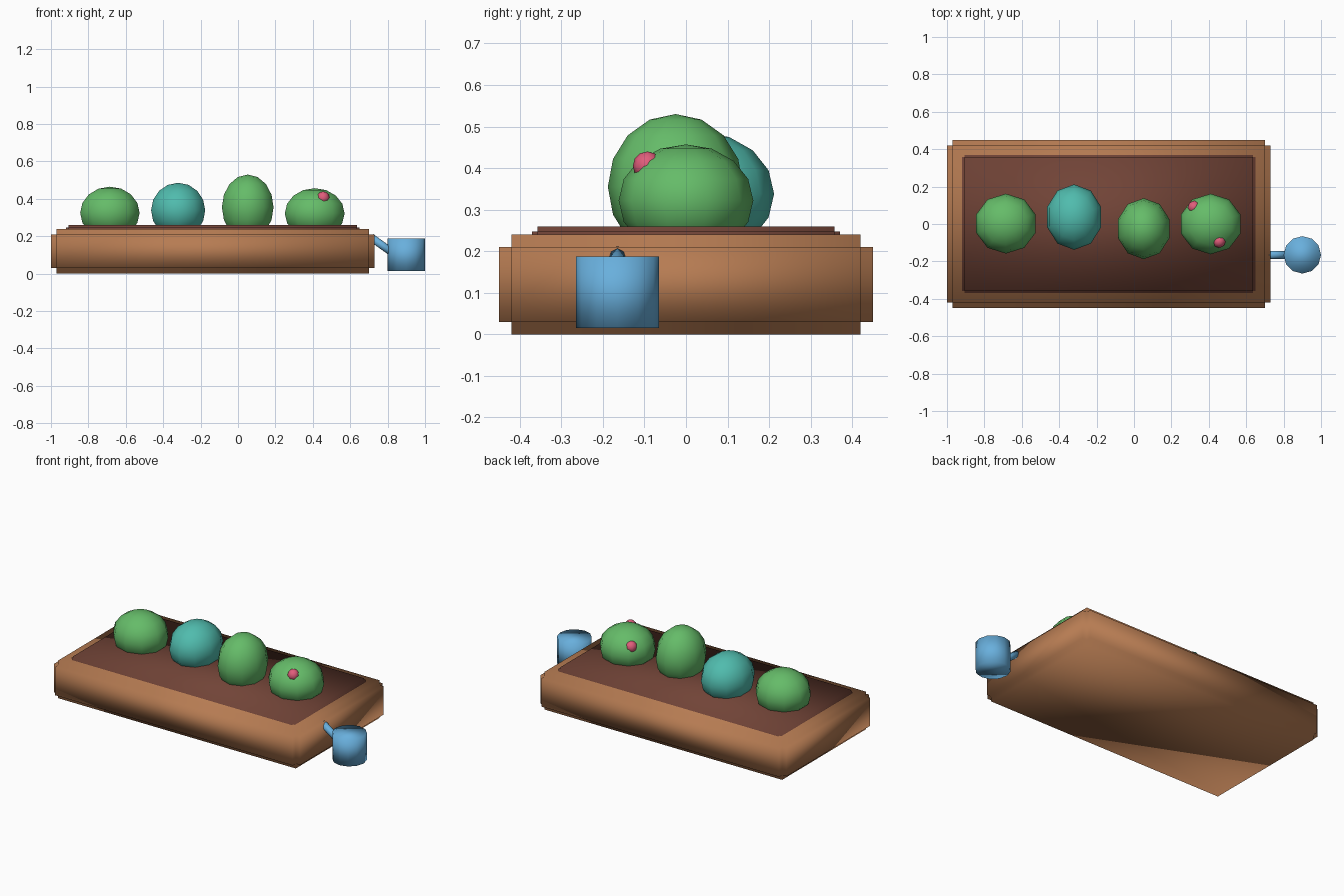
import bpy, bmesh
from mathutils import Vector

default = bpy.data.objects.get("Cube")
if default:
    bpy.data.objects.remove(default, do_unlink=True)


def material(name, rgb):
    mat = bpy.data.materials.new(name)
    mat.use_nodes = True
    mat.diffuse_color = (*rgb, 1)
    mat.node_tree.nodes["Principled BSDF"].inputs["Base Color"].default_value = (*rgb, 1)
    return mat


wood = material("wood brown", (0.47, 0.2, 0.085))
earth = material("soil brown", (0.165, 0.057, 0.038))
green = material("leaf green", (0.13, 0.5, 0.14))
teal = material("leaf teal", (0.08, 0.5, 0.42))
pink = material("flower pink", (0.75, 0.11, 0.2))
blue = material("can blue", (0.14, 0.43, 0.72))


def finish(bm, name, mat):
    bmesh.ops.recalc_face_normals(bm, faces=bm.faces)
    mesh = bpy.data.meshes.new(name)
    bm.to_mesh(mesh)
    bm.free()
    mesh.materials.append(mat)
    for poly in mesh.polygons:
        poly.use_smooth = True
    obj = bpy.data.objects.new(name, mesh)
    bpy.context.collection.objects.link(obj)
    return obj


def stepped_box(name, low, high, step, mat):
    """Box with a square notch along every edge: a core with a raised panel on each side."""
    bm = bmesh.new()
    inset = Vector((step, step, step))
    low, high = Vector(low) + inset, Vector(high) - inset
    bmesh.ops.create_cube(bm, size=1)
    for v in bm.verts:
        v.co = [h if c > 0 else l for c, l, h in zip(v.co, low, high)]
    bmesh.ops.recalc_face_normals(bm, faces=bm.faces)
    for face in list(bm.faces):
        offset = face.normal * step
        panel = bmesh.ops.extrude_discrete_faces(bm, faces=[face])["faces"][0]
        bmesh.ops.translate(bm, verts=panel.verts, vec=offset)
    return finish(bm, name, mat)


def ball(name, center, radii, mat, segments=10, rings=8):
    bm = bmesh.new()
    bmesh.ops.create_uvsphere(bm, u_segments=segments, v_segments=rings, radius=1)
    bmesh.ops.scale(bm, verts=bm.verts, vec=radii)
    bmesh.ops.translate(bm, verts=bm.verts, vec=center)
    return finish(bm, name, mat)


def rod(name, start, end, radius, sides, mat):
    start, end = Vector(start), Vector(end)
    axis = end - start
    bm = bmesh.new()
    bmesh.ops.create_cone(bm, cap_ends=True, segments=sides, radius1=radius,
                          radius2=radius, depth=axis.length)
    bmesh.ops.rotate(bm, verts=bm.verts, matrix=axis.to_track_quat("Z", "Y").to_matrix())
    bmesh.ops.translate(bm, verts=bm.verts, vec=(start + end) / 2)
    return finish(bm, name, mat)


# Planter and its soil
stepped_box("planter_box", (-1, -0.45, 0), (0.73, 0.45, 0.24), 0.03, wood)
stepped_box("soil", (-0.92, -0.37, 0.2), (0.65, 0.37, 0.26), 0.013, earth)

# Row of bushes
ball("bush_1", (-0.685, 0.002, 0.325), (0.167, 0.16, 0.14), green)
ball("bush_2", (-0.32, 0.037, 0.338), (0.152, 0.175, 0.148), teal)
ball("bush_3", (0.052, -0.025, 0.355), (0.145, 0.163, 0.175), green)
ball("bush_4", (0.41, 0, 0.322), (0.168, 0.162, 0.135), green)

# Flowers set into the last bush
for i, spot in enumerate([(0.455, -0.093, 0.405), (0.322, 0.09, 0.375)]):
    ball(f"flower_{i + 1}", spot, (0.035, 0.035, 0.035), pink, 8, 6)

# Watering can beside the planter
rod("can_body", (0.9, -0.165, 0.015), (0.9, -0.165, 0.187), 0.1, 12, blue)
rod("can_spout", (0.71, -0.165, 0.195), (0.85, -0.165, 0.095), 0.021, 8, blue)
